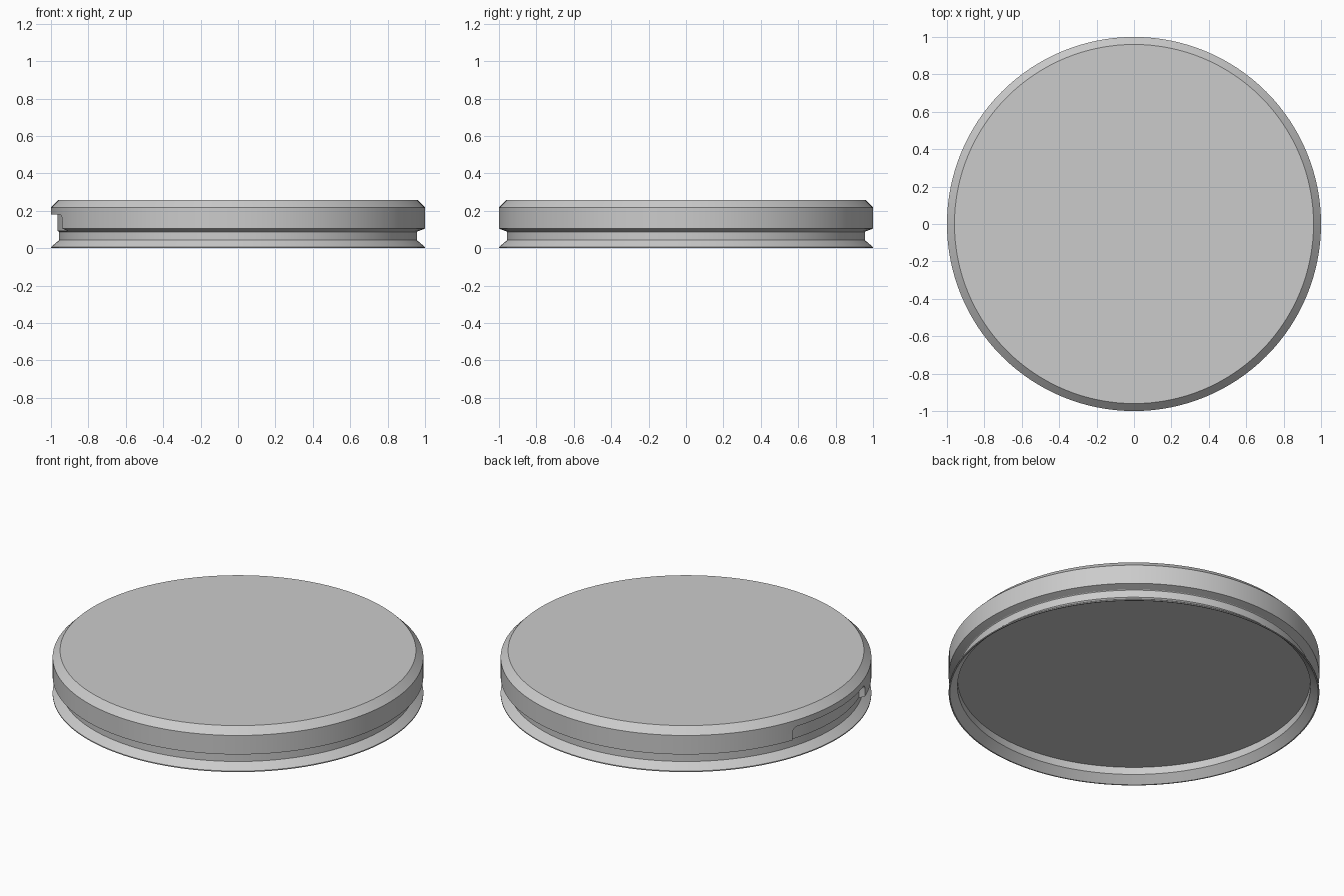
import bpy
import bmesh
from math import cos, sin, pi, radians

if "Cube" in bpy.data.objects:
    bpy.data.objects.remove(bpy.data.objects["Cube"], do_unlink=True)

SEGMENTS = 128


def material(name, color):
    mat = bpy.data.materials.new(name)
    mat.use_nodes = True
    mat.diffuse_color = color
    mat.node_tree.nodes["Principled BSDF"].inputs["Base Color"].default_value = color
    return mat


def finish(name, bm, mat=None):
    bmesh.ops.recalc_face_normals(bm, faces=bm.faces)
    mesh = bpy.data.meshes.new(name)
    bm.to_mesh(mesh)
    bm.free()
    obj = bpy.data.objects.new(name, mesh)
    bpy.context.collection.objects.link(obj)
    if mat:
        mesh.materials.append(mat)
    return obj


def bridge(bm, a, b):
    """Join two closed loops of vertices with quads."""
    n = len(a)
    for i in range(n):
        j = (i + 1) % n
        bm.faces.new((a[i], a[j], b[j], b[i]))


def lathe(name, profile, mat, closed):
    """Spin (radius, height) points; a closed profile makes a hollow ring."""
    bm = bmesh.new()
    angles = [2 * pi * i / SEGMENTS for i in range(SEGMENTS)]
    rings = [[bm.verts.new((r * cos(a), r * sin(a), z)) for a in angles]
             for r, z in profile]
    for lower, upper in zip(rings, rings[1:]):
        bridge(bm, lower, upper)
    if closed:
        bridge(bm, rings[-1], rings[0])
    else:
        bm.faces.new(rings[0])
        bm.faces.new(rings[-1])
    return finish(name, bm, mat)


def notch_cutter(half_angle, top, corner, inner, outer, bottom):
    """Curved block with rounded upper corners, centred on -x."""
    bm = bmesh.new()
    arc = [k * pi / 12 for k in range(7)]
    side = [(half_angle - 2 * (1 - cos(a)), top - corner * (1 - sin(a))) for a in arc]
    flat = [(d, top) for d in range(-15, 16, 3)]
    path = [(-d, z) for d, z in side] + flat + side[::-1]
    columns = []
    for degrees, z in path:
        a = pi + radians(degrees)
        section = ((inner, bottom), (inner, z), (outer, z), (outer, bottom))
        columns.append([bm.verts.new((r * cos(a), r * sin(a), h)) for r, h in section])
    for left, right in zip(columns, columns[1:]):
        bridge(bm, left, right)
    bm.faces.new(columns[0])
    bm.faces.new(columns[-1])
    return finish("notch_cutter", bm)


grey = material("plain grey", (0.6, 0.6, 0.6, 1))

# Solid upper disc with bevelled edges
cap = lathe("upper_disc", [(0.955, 0.085), (0.96, 0.09), (1, 0.105),
                           (1, 0.218), (0.96, 0.258)], grey, False)

# Finger notch in the side of the disc
cutter = notch_cutter(20, 0.18, 0.035, 0.965, 1.1, 0.05)
cutter.hide_render = True
cut = cap.modifiers.new("notch", "BOOLEAN")
cut.operation = "DIFFERENCE"
cut.solver = "EXACT"
cut.object = cutter
bpy.context.view_layer.objects.active = cap
bpy.ops.object.modifier_apply(modifier=cut.name)
bpy.data.objects.remove(cutter, do_unlink=True)

# Thin neck flaring out to the open foot
foot = lathe("flared_foot", [(0.957, 0.088), (0.957, 0.043), (1, 0.006), (1, 0),
                             (0.993, 0), (0.952, 0.041), (0.952, 0.088)], grey, True)

bpy.ops.object.select_all(action="DESELECT")
for obj in (cap, foot):
    obj.select_set(True)
bpy.ops.object.shade_smooth_by_angle(angle=radians(20))
